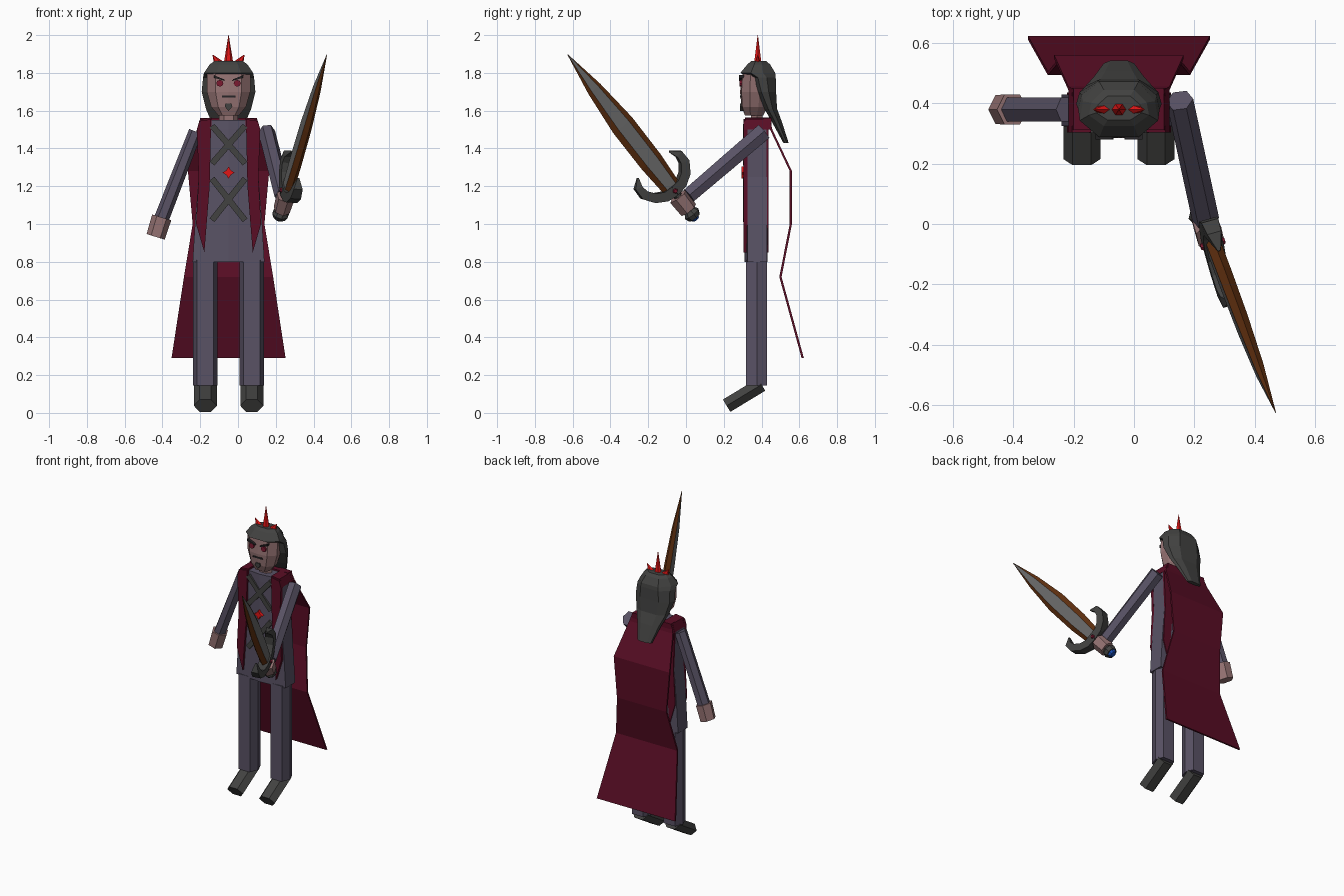
import bpy, bmesh, math
from mathutils import Vector as V

if "Cube" in bpy.data.objects:
    bpy.data.objects.remove(bpy.data.objects["Cube"])

CX = -0.05  # body centre line


def mat(name, r, g, b):
    m = bpy.data.materials.new(name)
    m.diffuse_color = (r, g, b, 1)
    m.use_nodes = True
    m.node_tree.nodes["Principled BSDF"].inputs["Base Color"].default_value = m.diffuse_color
    return m


PURPLE = mat("purple_cloth", .10, .085, .13)
MAROON = mat("maroon_cloth", .10, .004, .018)
DARK = mat("dark_grey", .055, .055, .053)
SKIN = mat("skin", .30, .17, .17)
RED = mat("red_gem", .75, .008, .008)
EYE = mat("eye_red", .20, .01, .03)
BLACK = mat("brow", .02, .018, .02)
STEEL = mat("steel", .14, .14, .14)
BROWN = mat("blade_edge", .12, .03, .005)
BLUE = mat("blue_gem", .01, .08, .5)


def loft(name, rings, mats, pattern=None):
    """Skin a list of equal-length rings, capped at both ends."""
    bm = bmesh.new()
    vs = [[bm.verts.new(p) for p in r] for r in rings]
    n = len(rings[0])
    for a, b in zip(vs, vs[1:]):
        for j in range(n):
            k = (j + 1) % n
            f = bm.faces.new((a[j], a[k], b[k], b[j]))
            f.material_index = pattern[j] if pattern else 0
    bm.faces.new(vs[0])
    bm.faces.new(vs[-1])
    bmesh.ops.recalc_face_normals(bm, faces=bm.faces)
    me = bpy.data.meshes.new(name)
    bm.to_mesh(me)
    bm.free()
    for m in mats if isinstance(mats, list) else [mats]:
        me.materials.append(m)
    ob = bpy.data.objects.new(name, me)
    bpy.context.collection.objects.link(ob)
    return ob


def prism(name, stops, m, side=(1, 0, 0), n=6, phase=0.0):
    """Tube through stops of (point, half width along side, half depth)."""
    d = (V(stops[-1][0]) - V(stops[0][0])).normalized()
    s = V(side)
    s = (s - d * s.dot(d)).normalized()
    t = d.cross(s)
    ang = [2 * math.pi * i / n + phase for i in range(n)]
    return loft(name, [[V(p) + s * a * math.cos(q) + t * b * math.sin(q) for q in ang]
                       for p, a, b in stops], m)


def plate(name, pts, y0, y1, m, s=1):
    """Flat front panel: (x from centre, z) outline between two depths."""
    return loft(name, [[(CX + s * x, y, z) for x, z in pts] for y in (y0, y1)], m)


def ring(z, hw, y0, y1, inner=.5, nose=0.0):
    """Rounded eight-sided head section with a centre point front and back."""
    ym, yn = y0 + .3 * (y1 - y0), y0 + .65 * (y1 - y0)
    right = [(inner * hw, y0), (hw, ym), (hw * .92, yn), (inner * hw, y1)]
    return ([(CX, y0 - nose, z)] + [(CX + x, y, z) for x, y in right]
            + [(CX - x, y, z) for x, y in reversed(right)])


# Tunic with flared hem
loft("tunic", [[(CX + x * hw, y, z) for x, y in
                ((0, .31), (1, .325), (1, .43), (0, .432), (-1, .43), (-1, .325))]
               for z, hw in ((.80, .19), (1.0, .178), (1.25, .158), (1.5, .165), (1.55, .135))], PURPLE)

for s, side in ((-1, "left"), (1, "right")):
    # Legs and slanted boots
    x = CX + s * .123
    loft("leg_" + side, [[(x + u, .375 + v, z) for u, v in
                          ((-.065, 0), (-.044, -.058), (.044, -.058), (.065, 0), (.044, .055), (-.044, .055))]
                         for z in (.145, .81)], PURPLE)
    prism("boot_" + side, [((x, .40, .15), .061, .044), ((x, .215, .038), .061, .044)], DARK)
    # Maroon front and back trims, shoulder pieces
    trim = [(.092, 1.555), (.155, 1.545), (.168, 1.5), (.158, 1.25), (.172, 1.0), (.128, .85), (.10, 1.2)]
    plate("front_trim_" + side, trim, .304, .325, MAROON, s)
    plate("back_trim_" + side, trim, .425, .437, MAROON, s)
    plate("shoulder_" + side, [(.09, 1.52), (.168, 1.5), (.15, 1.555), (.09, 1.563)], .312, .45, MAROON, s)
    # Crossed straps
    for top, low, part in ((1.53, 1.31, "upper"), (1.25, 1.01, "lower")):
        plate("strap_%s_%s" % (part, side), [(-.10, top - .02), (-.075, top), (.10, low + .02), (.075, low)],
              .302, .32, DARK, s)
    # Eyes and slanted brows
    prism("eye_" + side, [((CX + s * .046, .284, 1.745), .019, .018), ((CX + s * .046, .31, 1.745), .019, .018)],
          EYE, n=8)
    plate("brow_" + side, [(.018, 1.757), (.024, 1.766), (.078, 1.788), (.076, 1.774)], .281, .31, BLACK, s)
    # Outer crown spikes
    prism("crown_spike_" + side, [((CX + s * .045, .38, 1.835), .033, .022),
                                  ((CX + s * .083, .38, 1.895), .002, .002)], RED)

plate("back_collar", [(-.15, 1.50), (.15, 1.50), (.15, 1.56), (-.15, 1.56)], .41, .452, MAROON)
plate("chest_gem", [(.032, 1.272), (.012, 1.284), (0, 1.304), (-.012, 1.284), (-.032, 1.272),
                    (-.012, 1.26), (0, 1.24), (.012, 1.26)], .293, .315, RED)
prism("crown_spike_centre", [((CX, .38, 1.84), .027, .024), ((CX, .38, 2.0), .001, .001)], RED)

# Cape bending down the back
loft("cape", [[(CX + x, y, z) for x, y in ((-hw, y0), (hw, y0), (hw, y0 + .012), (-hw, y0 + .012))]
              for z, hw, y0 in ((1.56, .15, .432), (1.50, .168, .445), (1.28, .215, .549), (1.0, .19, .549),
                                (.72, .236, .494), (.29, .302, .612))], MAROON)

# Head, hair and face details
prism("neck", [((CX, .375, 1.53), .05, .036), ((CX, .375, 1.64), .05, .036)], SKIN)
loft("face", [ring(1.575, .055, .312, .41, .6), ring(1.62, .092, .298, .43, .6, .004),
              ring(1.70, .115, .294, .44, .6, .008), ring(1.80, .115, .30, .44, .6)], SKIN)
loft("hair", [ring(1.862, .075, .345, .425), ring(1.845, .10, .325, .445), ring(1.80, .13, .288, .472),
              ring(1.775, .135, .34, .475), ring(1.70, .142, .365, .477), ring(1.61, .12, .415, .482),
              ring(1.54, .09, .455, .508), ring(1.43, .055, .515, .543)], DARK)
plate("mouth", [(-.036, 1.67), (.036, 1.67), (.036, 1.68), (-.036, 1.68)], .285, .31, BLACK)
plate("goatee", [(0, 1.598), (.02, 1.622), (.016, 1.637), (-.016, 1.637), (-.02, 1.622)], .285, .31, DARK)

# Arms and free hand
prism("arm_left", [((-.225, .38, 1.49), .036, .046), ((-.412, .38, 1.01), .040, .046)], PURPLE)
prism("hand_left", [((-.404, .38, 1.035), .053, .058), ((-.436, .38, .932), .050, .055)], SKIN)
prism("arm_right", [((.152, .41, 1.488), .045, .052), ((.238, .015, 1.15), .045, .046)], PURPLE)

# Sword frame: d along the blade, g along the guard, n through the flat
pommel, tip = V((.22, .045, 1.035)), V((.47, -.625, 1.895))
d = (tip - pommel).normalized()
g = V((-.18, .8, .6))
g = (g - d * g.dot(d)).normalized()
n = d.cross(g)
c = pommel + d * .185


def at(u, v, w=0):
    return c + g * u + d * v + n * w


prism("hand_right", [(at(0, -.135), .05, .045), (at(0, -.04), .055, .05)], SKIN, g)
prism("grip", [(at(0, -.17), .022, .022), (at(0, .02), .025, .025)], DARK, g)
prism("pommel", [(at(0, -.185), .036, .036), (at(0, -.16), .046, .046), (at(0, -.135), .03, .03)], DARK, g, 8)
prism("pommel_gem", [(at(0, -.20), .018, .018), (at(0, -.183), .031, .031)], BLUE, g, 8)

# Curved crossguard, mirrored about the blade
path = [(0, 0, .028), (.055, .005, .026), (.105, .035, .025), (.14, .085, .024), (.142, .135, .02), (.11, .178, .004)]
for s, side in ((-1, "low"), (1, "high")):
    rings = []
    for i, (u, v, r) in enumerate(path):
        a, b = path[max(i - 1, 0)], path[min(i + 1, len(path) - 1)]
        t = V((b[0] - a[0], b[1] - a[1])).normalized()
        w = r * 1.2
        rings.append([at(s * (u - t.y * k), v + t.x * k, q) for k, q in ((r, w), (-r, w), (-r, -w), (r, -w))])
    loft("crossguard_" + side, rings, DARK)
    prism("guard_stud_" + side, [(at(0, 0, s * .025), .018, .018), (at(0, 0, s * .042), .01, .01)], EYE, g)

# Blade with steel flats and brown bevels
blade = [[at(u * hw, v, w * th) for u, w in ((1, 0), (.55, 1), (-.55, 1), (-1, 0), (-.55, -1), (.55, -1))]
         for v, hw, th in ((.02, .052, .024), (.2, .065, .024), (.45, .066, .022), (.7, .042, .016), (.935, .002, .001))]
loft("blade", blade, [STEEL, BROWN], [1, 0, 1, 1, 0, 1])
